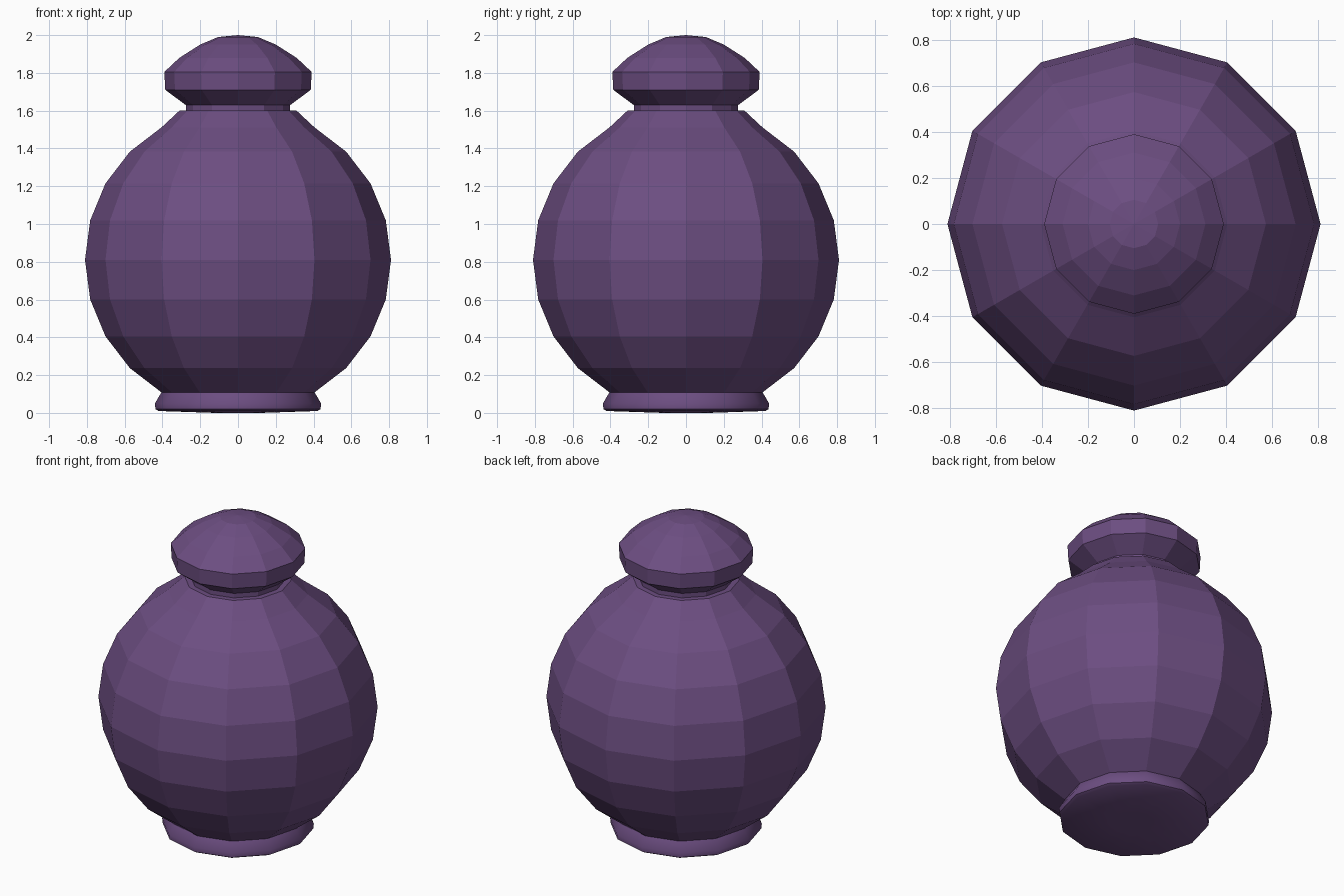
import bpy, bmesh
from math import sin, cos, pi, radians

if "Cube" in bpy.data.objects:
    bpy.data.objects.remove(bpy.data.objects["Cube"])

SIDES = 12
purple = bpy.data.materials.new("purple_glaze")
purple.diffuse_color = (0.15, 0.075, 0.22, 1)
purple.use_nodes = True
purple.node_tree.nodes["Principled BSDF"].inputs["Base Color"].default_value = purple.diffuse_color


def lathe(name, profile, smooth=False):
    """Spin (radius, z) points, listed bottom to top, about the z axis."""
    bm = bmesh.new()
    rings = []
    for r, z in profile:
        if r == 0:
            rings.append([bm.verts.new((0, 0, z))] * SIDES)
        else:
            rings.append([bm.verts.new((r * cos(2 * pi * i / SIDES), r * sin(2 * pi * i / SIDES), z))
                          for i in range(SIDES)])
    for low, high in zip(rings, rings[1:]):
        for i in range(SIDES):
            j = (i + 1) % SIDES
            corners = list(dict.fromkeys((low[i], low[j], high[j], high[i])))
            bm.faces.new(corners)
    bmesh.ops.recalc_face_normals(bm, faces=bm.faces[:])
    mesh = bpy.data.meshes.new(name)
    bm.to_mesh(mesh)
    bm.free()
    obj = bpy.data.objects.new(name, mesh)
    bpy.context.collection.objects.link(obj)
    mesh.materials.append(purple)
    if smooth:
        bpy.context.view_layer.objects.active = obj
        obj.select_set(True)
        bpy.ops.object.shade_smooth_by_angle(angle=radians(50))
        obj.select_set(False)
    return obj


# Round body: a faceted sphere cut off at the foot and at the mouth
R = 0.81
belly = [(R * cos(radians(a)), R + R * sin(radians(a))) for a in range(-60, 61, 15)]
lathe("jar_body", [(0, 0.108)] + belly + [(0.31, 1.60), (0.27, 1.60), (0.25, 1.585), (0, 1.585)])

# Softly shaded foot ring
lathe("foot", [(0, 0.005), (0.12, 0.0), (0.42, 0.01), (0.437, 0.02), (0.44, 0.05),
               (0.405, 0.11), (0, 0.11)], smooth=True)

# Neck inside the mouth
lathe("neck", [(0, 1.58), (0.275, 1.595), (0.275, 1.63), (0, 1.63)])

# Lid with flared underside, straight rim and domed top
lathe("lid", [(0, 1.625), (0.27, 1.625), (0.385, 1.71), (0.39, 1.805), (0.31, 1.88),
              (0.20, 1.95), (0.105, 1.99), (0, 2.0)])
